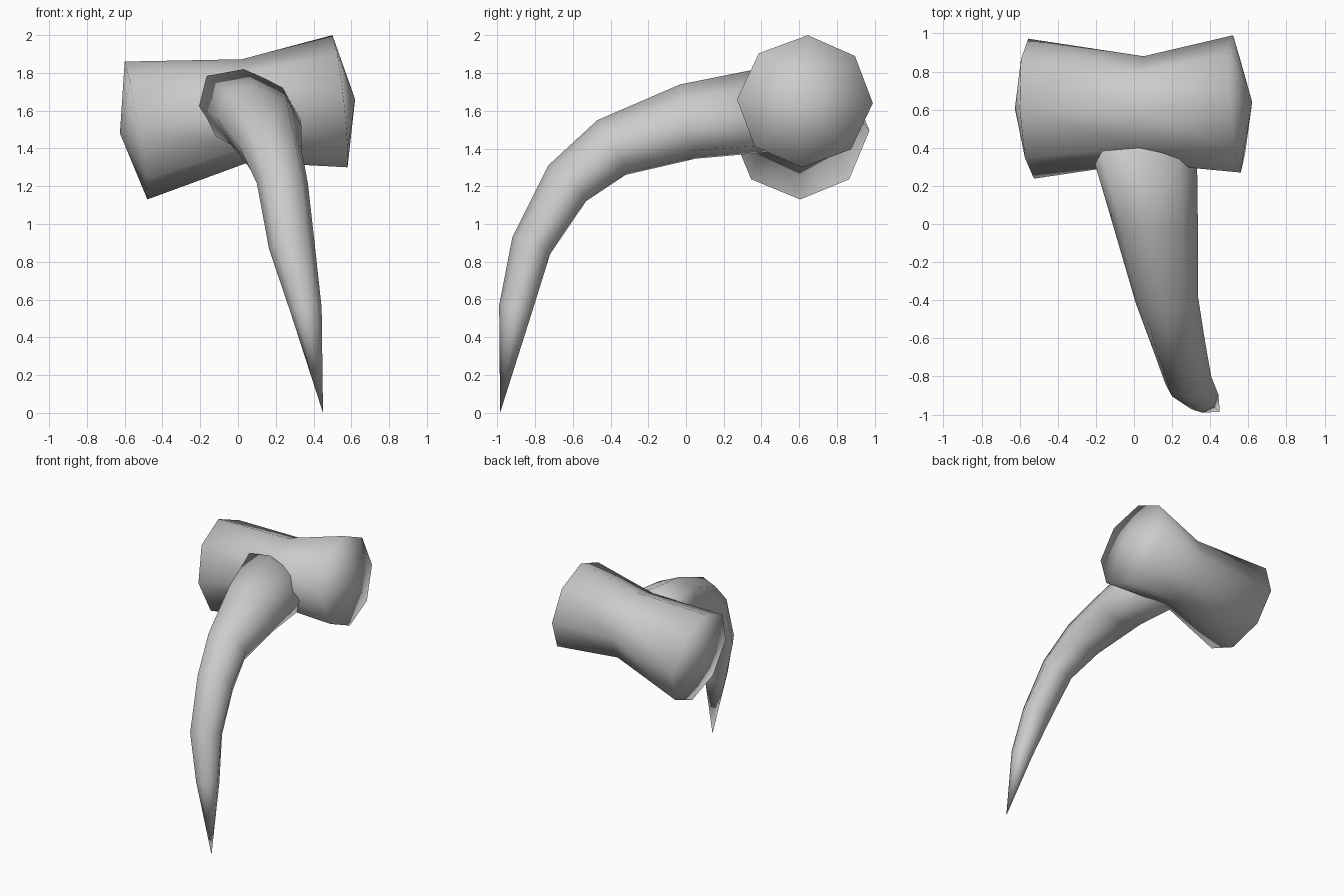
import bpy, bmesh, math
from mathutils import Vector

cube = bpy.data.objects.get("Cube")
if cube:
    bpy.data.objects.remove(cube)

SIDES = 8
grey = bpy.data.materials.new("plain grey")
grey.use_nodes = True
grey.diffuse_color = (0.6, 0.6, 0.6, 1)
grey.node_tree.nodes["Principled BSDF"].inputs["Base Color"].default_value = (0.6, 0.6, 0.6, 1)


def loft(name, rings, start, end):
    """Skin octagonal rings (centre, half axis u, half axis v), closed to a point at both ends."""
    bm = bmesh.new()
    loops = []
    for c, u, v in rings:
        c, u, v = Vector(c), Vector(u), Vector(v)
        angles = [2 * math.pi * i / SIDES for i in range(SIDES)]
        loops.append([bm.verts.new(c + u * math.cos(a) + v * math.sin(a)) for a in angles])
    first, last = bm.verts.new(start), bm.verts.new(end)
    for i in range(SIDES):
        j = (i + 1) % SIDES
        for a, b in zip(loops, loops[1:]):
            bm.faces.new((a[i], a[j], b[j], b[i]))
        bm.faces.new((first, loops[0][j], loops[0][i]))
        bm.faces.new((last, loops[-1][i], loops[-1][j]))
    bmesh.ops.recalc_face_normals(bm, faces=bm.faces)
    for f in bm.faces:
        f.smooth = True
    mesh = bpy.data.meshes.new(name)
    bm.to_mesh(mesh)
    bm.free()
    mesh.materials.append(grey)
    obj = bpy.data.objects.new(name, mesh)
    bpy.context.collection.objects.link(obj)


# Waisted crossbar with tilted, slightly domed ends
loft("crossbar", [
    ((-0.54, 0.605, 1.495), (-0.015, 0.367, 0), (-0.06, 0, 0.365)),
    ((0.04, 0.60, 1.60), (0.01, 0.28, 0), (-0.02, 0, 0.272)),
    ((0.54, 0.63, 1.65), (-0.02, 0.36, -0.01), (-0.04, 0.015, 0.35)),
], (-0.625, 0.605, 1.48), (0.62, 0.64, 1.66))

# Curved claw, tapering from the crossbar to a sharp tip
loft("claw", [
    ((0.05, 0.40, 1.60), (0.28, 0, -0.04), (-0.02, -0.03, 0.22)),
    ((0.11, 0.01, 1.543), (0.225, 0, -0.02), (-0.02, -0.04, 0.197)),
    ((0.172, -0.395, 1.405), (0.163, 0.02, 0), (0, -0.075, 0.145)),
    ((0.235, -0.63, 1.215), (0.135, 0.03, 0), (0, -0.10, 0.095)),
    ((0.285, -0.82, 0.885), (0.12, 0.02, 0.02), (0, -0.10, 0.045)),
    ((0.36, -0.905, 0.545), (0.083, 0.01, 0.01), (0, -0.085, 0.025)),
], (0.05, 0.55, 1.60), (0.45, -0.985, 0))
